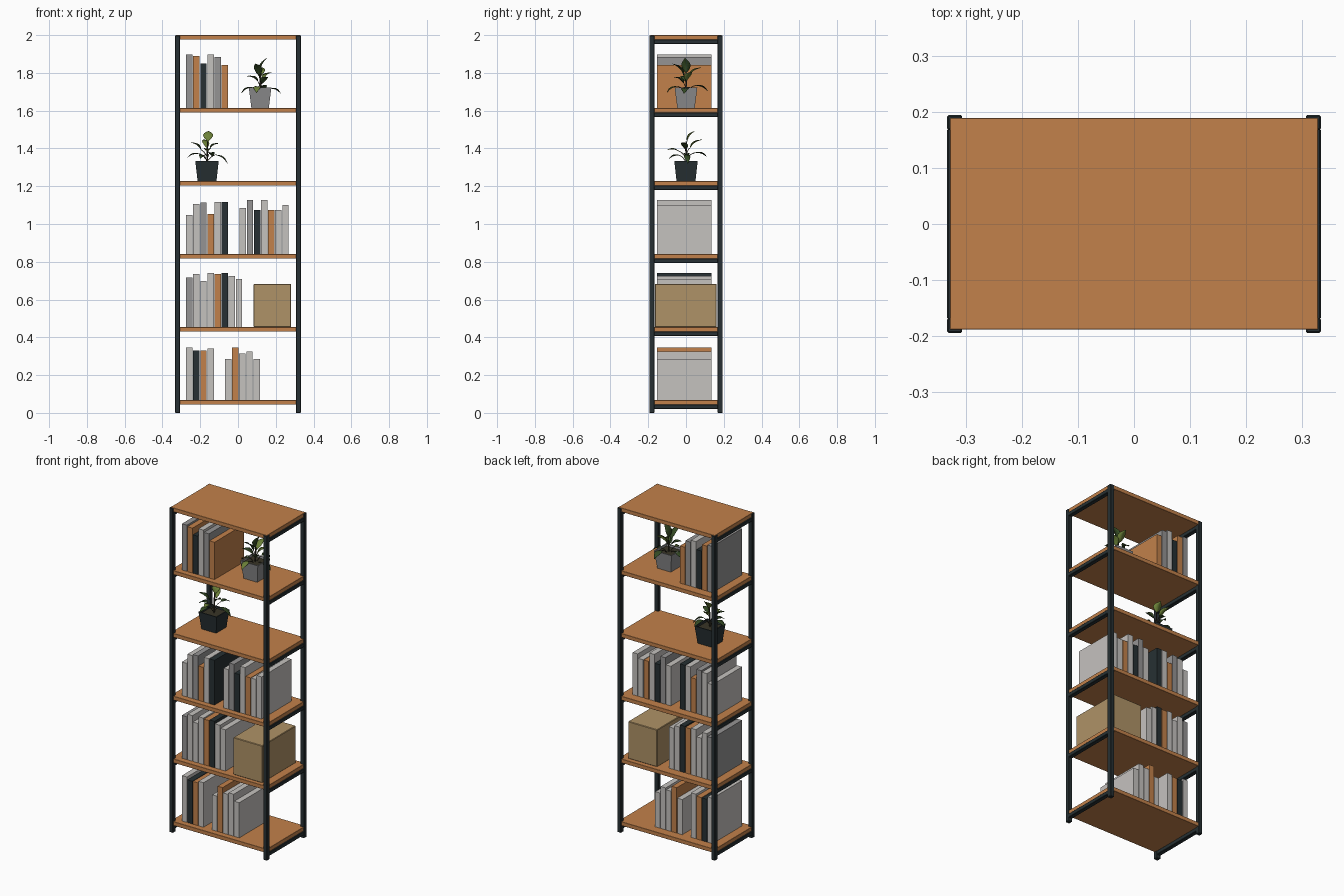
import bpy, bmesh, math
from mathutils import Vector

if "Cube" in bpy.data.objects:
    bpy.data.objects.remove(bpy.data.objects["Cube"])


def material(name, rgb):
    m = bpy.data.materials.new(name)
    m.diffuse_color = (*rgb, 1)
    m.use_nodes = True
    m.node_tree.nodes["Principled BSDF"].inputs["Base Color"].default_value = m.diffuse_color
    return m


WOOD = material("warm wood", (0.54, 0.22, 0.07))
METAL = material("dark metal", (0.02, 0.03, 0.033))
LIGHT = material("light grey", (0.56, 0.54, 0.52))
MID = material("mid grey", (0.30, 0.295, 0.295))
CARD = material("cardboard", (0.43, 0.29, 0.135))
POT = material("pot grey", (0.27, 0.27, 0.275))
DEEP = material("deep green", (0.035, 0.07, 0.018))
FRESH = material("fresh green", (0.15, 0.22, 0.04))
STEM = material("stem brown", (0.04, 0.035, 0.02))


def finish(name, bm, *mats):
    bmesh.ops.recalc_face_normals(bm, faces=bm.faces)
    mesh = bpy.data.meshes.new(name)
    bm.to_mesh(mesh)
    bm.free()
    for m in mats:
        mesh.materials.append(m)
    ob = bpy.data.objects.new(name, mesh)
    bpy.context.collection.objects.link(ob)
    return ob


def box(name, x, y, z, mat, bevel=0.0):
    """Box between the limits given as (low, high) pairs."""
    bm = bmesh.new()
    bmesh.ops.create_cube(bm, size=1)
    for v in bm.verts:
        v.co = [(lim[0] + lim[1]) / 2 + c * (lim[1] - lim[0])
                for c, lim in zip(v.co, (x, y, z))]
    ob = finish(name, bm, mat)
    if bevel:
        b = ob.modifiers.new("soft edges", 'BEVEL')
        b.width, b.segments = bevel, 1
    return ob


# Frame: four posts, a pair of side rails under each shelf
STEP = 0.3865
TOPS = [2.0 - STEP * (5 - i) for i in range(6)]
THICK = 0.024
for sx in (-1, 1):
    xs = sorted((sx * 0.307, sx * 0.333))
    for sy in (-1, 1):
        box("post", xs, sorted((sy * 0.168, sy * 0.194)), (0, 1.998), METAL, 0.002)
    for top in TOPS:
        box("side_rail", xs, (-0.17, 0.17), (top - THICK - 0.023, top - THICK), METAL, 0.002)

# Shelf boards
for top in TOPS:
    box("shelf", (-0.328, 0.328), (-0.188, 0.189), (top - THICK, top), WOOD, 0.001)

# Rows of books: shelf number, first left edge, then (top height, colour)
ROWS = [
    (0, -0.275, [(.347, LIGHT), (.331, METAL), (.331, WOOD), (.342, LIGHT)]),
    (0, -0.069, [(.284, LIGHT), (.347, WOOD), (.315, LIGHT), (.326, LIGHT), (.284, LIGHT)]),
    (1, -0.275, [(.718, MID), (.735, LIGHT), (.697, LIGHT), (.740, LIGHT),
                 (.735, WOOD), (.740, METAL), (.726, LIGHT), (.708, LIGHT)]),
    (2, -0.275, [(1.047, LIGHT), (1.105, LIGHT), (1.113, MID), (1.052, WOOD),
                 (1.116, LIGHT), (1.116, METAL)]),
    (2, 0.009, [(1.084, LIGHT), (1.127, MID), (1.074, METAL), (1.127, LIGHT),
                (1.074, WOOD), (1.074, LIGHT), (1.100, LIGHT)]),
    (4, -0.275, [(1.898, MID), (1.890, WOOD), (1.850, METAL), (1.898, LIGHT),
                 (1.885, MID), (1.843, WOOD)]),
]
for shelf, left, books in ROWS:
    for i, (top, mat) in enumerate(books):
        x = left + 0.0376 * i
        box("book", (x, x + 0.034), (-0.153, 0.135), (TOPS[shelf], top), mat)

# Storage box
box("storage_box", (0.083, 0.281), (-0.165, 0.162), (TOPS[1], 0.683), CARD, 0.003)


def pot(x, z, low, high, height, mat):
    """Tapered square pot with a rim and sunken soil."""
    bm = bmesh.new()
    rings = [(low, 0), (high, height), (high - 0.006, height), (high - 0.008, height - 0.012)]
    loops = [[bm.verts.new((x + sx * r, sy * r, z + h))
              for sx, sy in ((-1, -1), (1, -1), (1, 1), (-1, 1))] for r, h in rings]
    for a, b in zip(loops, loops[1:]):
        for i in range(4):
            j = (i + 1) % 4
            bm.faces.new((a[i], a[j], b[j], b[i]))
    bm.faces.new(loops[0][::-1])
    bm.faces.new(loops[-1]).material_index = 1
    finish("plant_pot", bm, mat, STEM)


def stalk(points, radius):
    """Thin tube along a few points."""
    cu = bpy.data.curves.new("stalk", 'CURVE')
    cu.dimensions = '3D'
    cu.bevel_depth, cu.bevel_resolution, cu.use_fill_caps = radius, 0, True
    sp = cu.splines.new('POLY')
    sp.points.add(len(points) - 1)
    for p, co in zip(sp.points, points):
        p.co = (*co, 1)
    cu.materials.append(STEM)
    ob = bpy.data.objects.new("plant_stalk", cu)
    bpy.context.collection.objects.link(ob)


def leaf(base, tip, width, mat):
    """Oval leaf folded along its midrib, arched between base and tip."""
    axis = tip - base
    side = axis.cross(Vector((0, 0, 1))).normalized()
    up = side.cross(axis).normalized()
    bm = bmesh.new()
    rows, n = [], 6
    for i in range(n + 1):
        t = i / n
        w = width / 2 * max(math.sin(math.pi * t ** 0.85), 0.04)
        mid = base + axis * t + up * (0.12 * axis.length * math.sin(math.pi * t))
        rows.append([bm.verts.new(mid + side * (s * w) + up * (abs(s) * w * 0.3))
                     for s in (-1, 0, 1)])
    for a, b in zip(rows, rows[1:]):
        for k in (0, 1):
            bm.faces.new((a[k], a[k + 1], b[k + 1], b[k]))
    ob = finish("leaf", bm, mat)
    for p in ob.data.polygons:
        p.use_smooth = True
    sol = ob.modifiers.new("leaf thickness", 'SOLIDIFY')
    sol.thickness = 0.0015


def plant(x, z, height, leaves):
    """Main stem, then a stalk and a blade for every leaf."""
    root = Vector((x, 0, z))
    stalk([root + Vector((0, 0, 0.08)), root + Vector((0.003, 0.002, height))], 0.004)
    for base, tip, width, mat in leaves:
        b, t = root + Vector(base), root + Vector(tip)
        start = Vector((x, 0, max(z + 0.085, b.z - 0.035)))
        stalk([start, start.lerp(b, 0.6) + Vector((0, 0, 0.006)), b], 0.002)
        leaf(b, t, width, mat)


# Plant in the grey pot on the upper shelf
pot(0.117, TOPS[4], 0.046, 0.060, 0.110, POT)
plant(0.117, TOPS[4], 0.185, [
    ((0, 0, .185), (.035, -.005, .265), .048, DEEP),
    ((-.005, -.01, .170), (-.025, -.070, .235), .045, DEEP),
    ((.010, 0, .145), (.060, .030, .190), .042, FRESH),
    ((-.010, 0, .140), (-.070, -.025, .170), .042, DEEP),
    ((0, .010, .165), (.010, .080, .215), .045, FRESH),
    ((.010, -.01, .130), (.040, -.065, .165), .042, DEEP),
    ((.010, .050, .120), (.020, .115, .090), .040, DEEP),
    ((.050, 0, .105), (.110, -.010, .078), .038, DEEP),
    ((-.040, 0, .110), (-.100, .010, .080), .038, DEEP),
    ((-.010, -.045, .115), (-.020, -.102, .082), .038, FRESH),
])

# Plant in the dark pot on the shelf below
pot(-0.164, TOPS[3], 0.050, 0.062, 0.107, METAL)
plant(-0.164, TOPS[3], 0.210, [
    ((.005, .005, .210), (.008, .045, .265), .052, FRESH),
    ((0, .020, .175), (-.020, .085, .220), .036, FRESH),
    ((-.030, 0, .165), (-.085, -.020, .205), .034, DEEP),
    ((.015, -.005, .175), (.062, -.020, .200), .034, DEEP),
    ((-.040, 0, .145), (-.105, .005, .125), .034, DEEP),
    ((.045, 0, .140), (.108, .010, .095), .034, DEEP),
    ((0, -.040, .160), (.005, -.100, .165), .036, FRESH),
    ((.015, .045, .150), (.030, .110, .130), .034, DEEP),
    ((-.015, -.030, .135), (-.035, -.090, .120), .034, DEEP),
])
